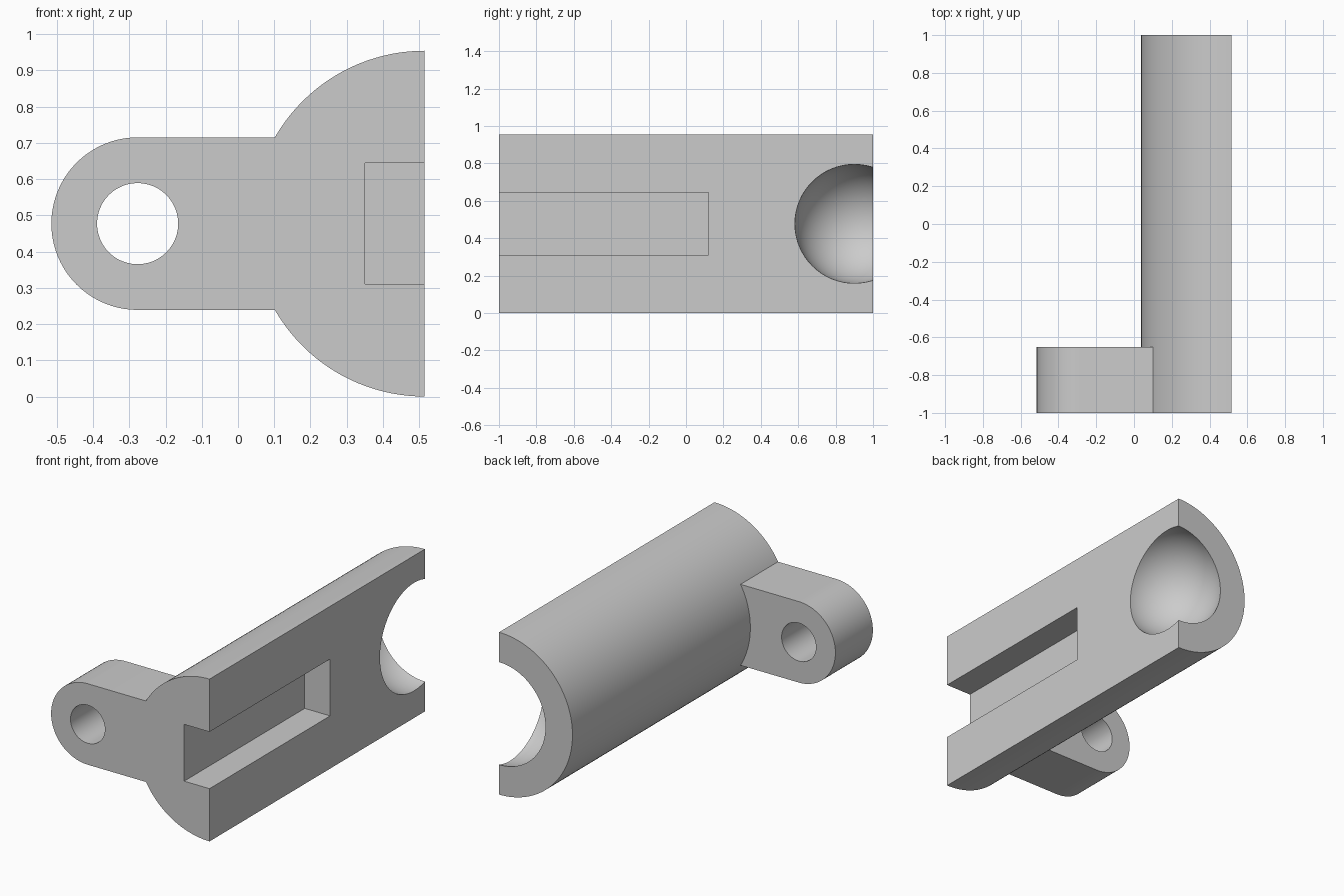
import bpy, bmesh
from math import pi, sin, cos, radians
from mathutils import Matrix

cube = bpy.data.objects.get("Cube")
if cube:
    bpy.data.objects.remove(cube, do_unlink=True)

FACE_X = 0.515        # flat split face of the barrel
MID_Z = 0.477         # height of the barrel axis
BARREL_R = 0.477
LUG_R = 0.238
LUG_X = FACE_X * -1 + LUG_R

grey = bpy.data.materials.new("light_grey")
grey.use_nodes = True
colour = (0.6, 0.6, 0.6, 1)
grey.diffuse_color = colour
grey.node_tree.nodes["Principled BSDF"].inputs["Base Color"].default_value = colour


def finish(name, bm):
    bmesh.ops.recalc_face_normals(bm, faces=bm.faces)
    mesh = bpy.data.meshes.new(name)
    bm.to_mesh(mesh)
    bm.free()
    mesh.materials.append(grey)
    obj = bpy.data.objects.new(name, mesh)
    bpy.context.collection.objects.link(obj)
    return obj


def extrude_profile(name, points, y0, y1):
    """Extrude an x-z outline along y."""
    bm = bmesh.new()
    face = bm.faces.new([bm.verts.new((x, y0, z)) for x, z in points])
    out = bmesh.ops.extrude_face_region(bm, geom=[face])
    verts = [v for v in out["geom"] if isinstance(v, bmesh.types.BMVert)]
    bmesh.ops.translate(bm, verts=verts, vec=(0, y1 - y0, 0))
    return finish(name, bm)


def arc(cx, radius, start, end, steps):
    return [(cx + radius * cos(start + (end - start) * i / steps),
             MID_Z + radius * sin(start + (end - start) * i / steps))
            for i in range(steps + 1)]


def combine(target, other, operation):
    """Apply a boolean and discard the second shape."""
    mod = target.modifiers.new(operation.lower(), "BOOLEAN")
    mod.operation, mod.solver, mod.object = operation, "EXACT", other
    bpy.context.view_layer.objects.active = target
    bpy.ops.object.modifier_apply(modifier=mod.name)
    bpy.data.objects.remove(other, do_unlink=True)


# Half-round barrel
body = extrude_profile("half_barrel_with_lug",
                       arc(FACE_X, BARREL_R, pi / 2, 3 * pi / 2, 64), -1, 1)

# Round-ended side lug, joined to the barrel
lug_outline = arc(LUG_X, LUG_R, pi / 2, 3 * pi / 2, 40)
lug_outline += [(0.25, MID_Z - LUG_R), (0.25, MID_Z + LUG_R)]
combine(body, extrude_profile("lug", lug_outline, -1, -0.652), "UNION")

# Bolt hole through the lug
hole = arc(LUG_X, 0.112, 0, 2 * pi, 48)[:-1]
combine(body, extrude_profile("bolt_hole", hole, -1.1, -0.5), "DIFFERENCE")

# Rectangular slot in the split face, open at the front
slot = [(0.35, 0.31), (0.6, 0.31), (0.6, 0.644), (0.35, 0.644)]
combine(body, extrude_profile("slot", slot, -1.1, 0.12), "DIFFERENCE")

# Spherical pocket breaking through the back end
bm = bmesh.new()
bmesh.ops.create_uvsphere(bm, u_segments=64, v_segments=41, radius=0.318,
                          matrix=Matrix.Translation((FACE_X, 0.9, MID_Z))
                          @ Matrix.Rotation(pi / 2, 4, "Y"))
combine(body, finish("ball_pocket", bm), "DIFFERENCE")

# Smooth curves, crisp edges
bpy.ops.object.select_all(action="DESELECT")
body.select_set(True)
bpy.context.view_layer.objects.active = body
bpy.ops.object.shade_smooth_by_angle(angle=radians(25))
